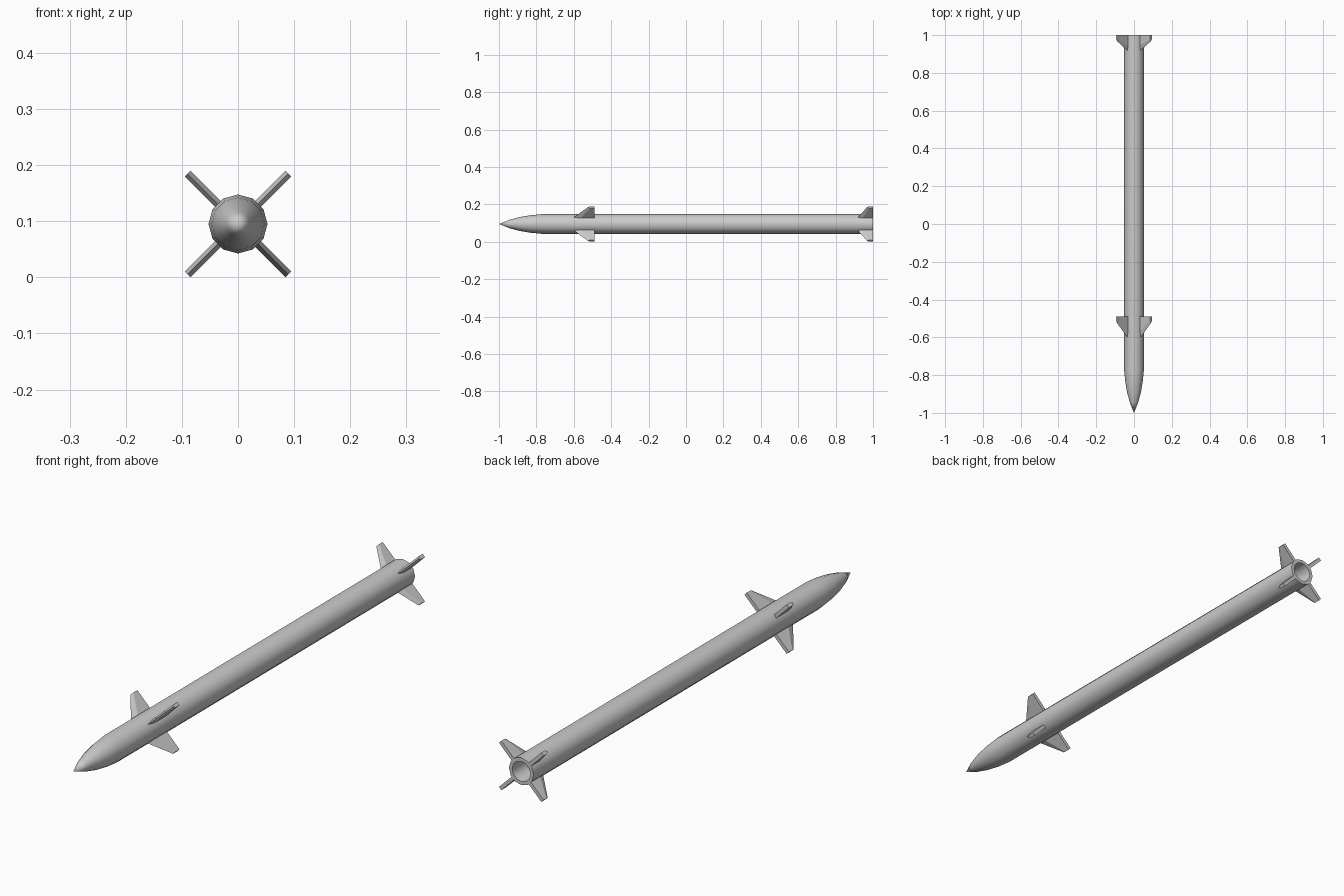
import bpy, bmesh
from math import sin, cos, pi
from mathutils import Matrix

if "Cube" in bpy.data.objects:
    bpy.data.objects.remove(bpy.data.objects["Cube"])

AXIS_Z = 0.095
SIDES = 12


def make_object(name, bm):
    bmesh.ops.recalc_face_normals(bm, faces=bm.faces)
    mesh = bpy.data.meshes.new(name)
    bm.to_mesh(mesh)
    bm.free()
    obj = bpy.data.objects.new(name, mesh)
    bpy.context.collection.objects.link(obj)
    obj.location.z = AXIS_Z
    return obj


def lathe(name, profile):
    """Spin (y, radius) points around the y axis; zero radius closes the end."""
    bm = bmesh.new()
    rings = []
    for y, r in profile:
        count = SIDES if r > 0 else 1
        rings.append([bm.verts.new((r * cos(2 * pi * i / SIDES), y, r * sin(2 * pi * i / SIDES)))
                      for i in range(count)])
    for a, b in zip(rings, rings[1:]):
        for i in range(SIDES):
            j = (i + 1) % SIDES
            loop = [a[i % len(a)], a[j % len(a)], b[j % len(b)], b[i % len(b)]]
            bm.faces.new(list(dict.fromkeys(loop)))
    obj = make_object(name, bm)
    bpy.ops.object.select_all(action='DESELECT')
    obj.select_set(True)
    bpy.context.view_layer.objects.active = obj
    bpy.ops.object.shade_smooth_by_angle(angle=0.7)
    return obj


def fin(name, angle, root_lead, tip_lead, trail):
    """Swept fin with a wedge-shaped leading edge and blunt trailing edge."""
    bm = bmesh.new()
    half = 0.007
    sections = []
    for r, lead in ((0.045, root_lead), (0.127, tip_lead)):
        shoulder = lead + (trail - lead) * 0.32
        outline = [(0, lead), (half, shoulder), (half, trail), (-half, trail), (-half, shoulder)]
        sections.append([bm.verts.new((r, y, t)) for t, y in outline])
    root, tip = sections
    bm.faces.new(root)
    bm.faces.new(tip)
    for i in range(5):
        j = (i + 1) % 5
        bm.faces.new((root[i], root[j], tip[j], tip[i]))
    bmesh.ops.transform(bm, matrix=Matrix.Rotation(angle, 4, 'Y'), verts=bm.verts)
    make_object(name, bm)


# Body tube with curved nose and hollow exhaust
lathe("body", [(-1, 0), (-0.945, 0.022), (-0.89, 0.037), (-0.83, 0.047), (-0.77, 0.0525),
               (1, 0.0525), (1, 0.039), (0.92, 0.036), (0.92, 0)])

# Two sets of four diagonal fins
for k in range(4):
    a = pi / 4 + k * pi / 2
    fin(f"front_fin_{k + 1}", a, -0.605, -0.524, -0.49)
    fin(f"tail_fin_{k + 1}", a, 0.915, 0.968, 1.0)
